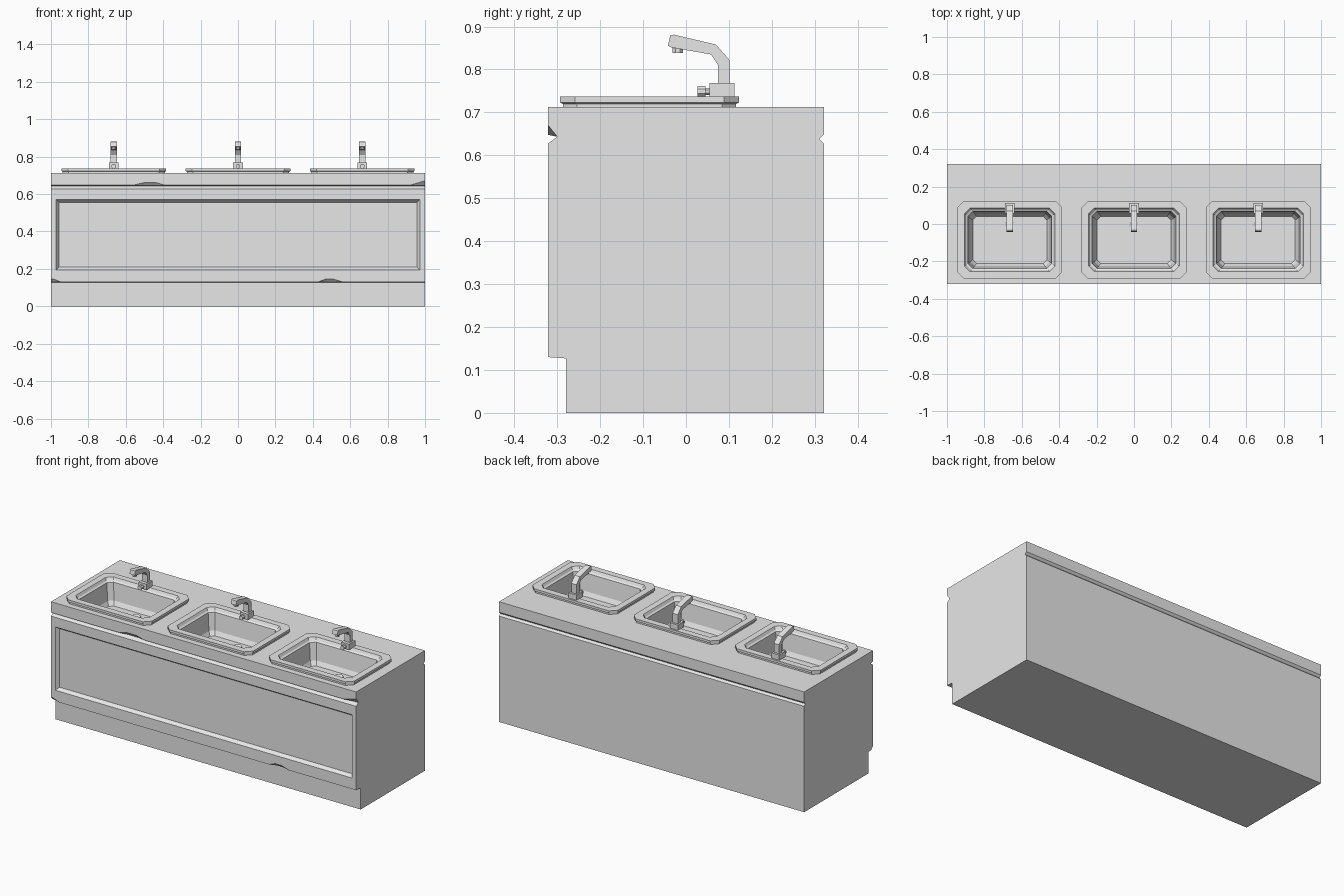
import bpy, bmesh, math
from mathutils import Matrix, Vector

cube = bpy.data.objects.get("Cube")
if cube:
    bpy.data.objects.remove(cube, do_unlink=True)

grey = bpy.data.materials.new("plain_grey")
grey.use_nodes = True
grey.diffuse_color = (0.8, 0.8, 0.8, 1)
grey.node_tree.nodes["Principled BSDF"].inputs["Base Color"].default_value = (0.8, 0.8, 0.8, 1)


def make_mesh(bm, name):
    mesh = bpy.data.meshes.new(name)
    bm.to_mesh(mesh)
    bm.free()
    mesh.materials.append(grey)
    return mesh


def add_object(name, mesh, x=0):
    ob = bpy.data.objects.new(name, mesh)
    ob.location.x = x
    bpy.context.scene.collection.objects.link(ob)
    return ob


def extrude_profile(bm, profile, half_width):
    """Extrude a side outline of (y, z) points along x, centred."""
    face = bm.faces.new([bm.verts.new((-half_width, y, z)) for y, z in profile])
    out = bmesh.ops.extrude_face_region(bm, geom=[face])
    moved = [v for v in out["geom"] if isinstance(v, bmesh.types.BMVert)]
    bmesh.ops.translate(bm, verts=moved, vec=(2 * half_width, 0, 0))
    bmesh.ops.recalc_face_normals(bm, faces=bm.faces)


def hull(bm, points):
    verts = [bm.verts.new(p) for p in points]
    bmesh.ops.convex_hull(bm, input=verts)


def box(bm, x0, x1, y0, y1, z0, z1):
    hull(bm, [(x, y, z) for x in (x0, x1) for y in (y0, y1) for z in (z0, z1)])


def disc(bm, radius, depth, centre, along_y=False):
    turn = Matrix.Rotation(math.pi / 2, 4, "X") if along_y else Matrix()
    spin = Matrix.Rotation(math.pi / 8, 4, "Z")
    bmesh.ops.create_cone(bm, cap_ends=True, segments=8, radius1=radius, radius2=radius,
                          depth=depth, matrix=Matrix.Translation(Vector(centre)) @ turn @ spin)


SINKS = {"right": -0.664, "middle": 0, "left": 0.664}
SINK_Y = -0.085
FRONT = -0.322

# Cabinet and worktop: side outline with toe kick and grooves
bm = bmesh.new()
extrude_profile(bm, [(-0.28, 0), (0.322, 0), (0.322, 0.627), (0.31, 0.638), (0.322, 0.65),
                     (0.322, 0.712), (FRONT, 0.712), (FRONT, 0.648), (-0.30, 0.643),
                     (FRONT, 0.627), (FRONT, 0.13), (-0.28, 0.127)], 1)
cabinet = add_object("cabinet", make_mesh(bm, "cabinet"))

# Cutters: front panel recess, sink openings and chipped edges
bm = bmesh.new()
panel = []
for y, grow in ((FRONT - 0.02, 0.014), (FRONT, 0), (FRONT + 0.02, -0.014)):
    panel += [(sx * (0.972 + grow), y, z) for sx in (-1, 1) for z in (0.195 - grow, 0.57 + grow)]
hull(bm, panel[:4] + panel[8:])
for x in SINKS.values():
    box(bm, x - 0.255, x + 0.255, SINK_Y - 0.185, SINK_Y + 0.185, 0.57, 0.8)
# chip: start, flat start, flat end, end along x, then base, top and depth
for a, b, c, d, base, top, deep in ((-0.57, -0.5, -0.44, -0.38, 0.645, 0.662, 0.015),
                                    (0.91, 1.0, 1.1, 1.2, 0.645, 0.671, 0.021),
                                    (-1.2, -1.1, -0.99, -0.92, 0.12, 0.147, 0.025),
                                    (0.4, 0.47, 0.51, 0.59, 0.12, 0.146, 0.025)):
    hull(bm, [(a, FRONT - 0.01, base), (d, FRONT - 0.01, base), (a, FRONT, base), (d, FRONT, base),
              (b, FRONT - 0.01, top), (c, FRONT - 0.01, top), (b, FRONT, top), (c, FRONT, top),
              (b, FRONT + deep, base), (c, FRONT + deep, base)])
bmesh.ops.recalc_face_normals(bm, faces=bm.faces)
cutter = add_object("cabinet_cutter", make_mesh(bm, "cabinet_cutter"))
cutter.hide_render = True
mod = cabinet.modifiers.new("cuts", "BOOLEAN")
mod.operation = "DIFFERENCE"
mod.solver = "EXACT"
mod.object = cutter
bpy.context.view_layer.objects.active = cabinet
bpy.ops.object.modifier_apply(modifier=mod.name)
bpy.data.objects.remove(cutter, do_unlink=True)

# Sink: stacked chamfered rectangles, from rim underside to basin floor
bm = bmesh.new()
rings = []
for inset, z, cut in ((0.006, 0.712, 0.033), (0.006, 0.72, 0.033), (0, 0.723, 0.035),
                      (0, 0.737, 0.035), (0.038, 0.737, 0.03), (0.046, 0.722, 0.028),
                      (0.056, 0.716, 0.026), (0.068, 0.615, 0.024), (0.082, 0.59, 0.02)):
    w, h = 0.28 - inset, 0.208 - inset
    corners = [(w, h - cut), (w - cut, h), (cut - w, h), (-w, h - cut),
               (-w, cut - h), (cut - w, -h), (w - cut, -h), (w, cut - h)]
    rings.append([bm.verts.new((x, y + SINK_Y, z)) for x, y in corners])
for low, high in zip(rings, rings[1:]):
    for i in range(8):
        j = (i + 1) % 8
        bm.faces.new((low[i], low[j], high[j], high[i]))
bm.faces.new(rings[-1])
sink_mesh = make_mesh(bm, "sink")

# Drain: raised octagonal ring with a sunken middle
bm = bmesh.new()
disc(bm, 0.026, 0.006, (0, -0.005, 0.592))
top = max(bm.faces, key=lambda f: f.calc_center_median().z)
bmesh.ops.inset_region(bm, faces=[top], thickness=0.009, depth=0)
bmesh.ops.translate(bm, verts=top.verts, vec=(0, 0, -0.004))
drain_mesh = make_mesh(bm, "drain")

# Faucet: bent spout, base block, knob and nozzle
bm = bmesh.new()
extrude_profile(bm, [(0.075, 0.765), (0.101, 0.765), (0.101, 0.822), (0.07, 0.858), (-0.028, 0.881),
                     (-0.037, 0.879), (-0.042, 0.855), (-0.033, 0.851), (0.058, 0.835),
                     (0.075, 0.81)], 0.017)
box(bm, -0.026, 0.026, 0.055, 0.113, 0.734, 0.768)
disc(bm, 0.009, 0.014, (0, 0.05, 0.749), along_y=True)
disc(bm, 0.013, 0.018, (0, 0.036, 0.749), along_y=True)
disc(bm, 0.013, 0.016, (0, -0.019, 0.846))
faucet_mesh = make_mesh(bm, "faucet")

for side, x in SINKS.items():
    add_object(side + "_sink", sink_mesh, x)
    add_object(side + "_drain", drain_mesh, x)
    add_object(side + "_faucet", faucet_mesh, x)
